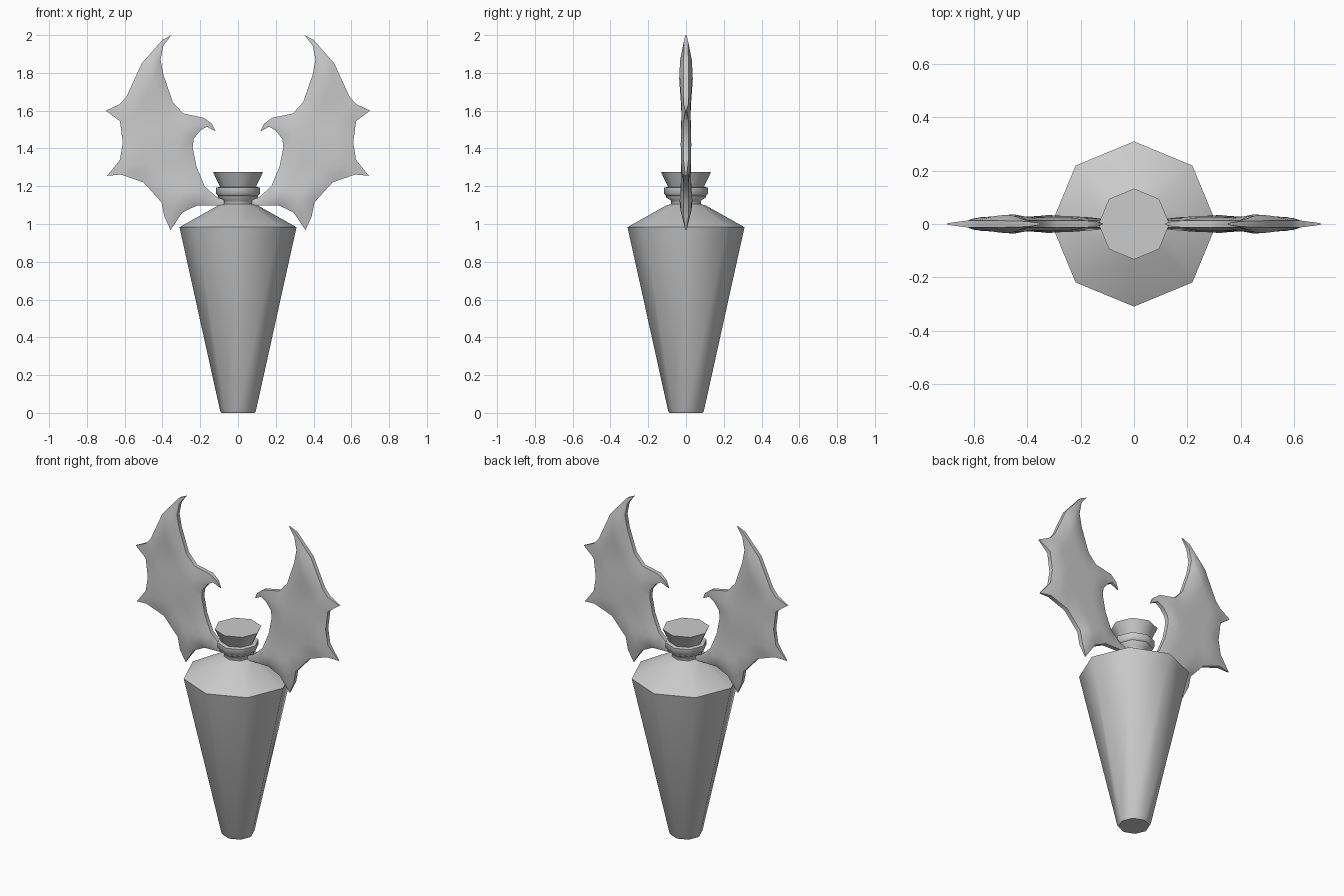
import bpy, bmesh, math
from mathutils import Vector
from mathutils.geometry import delaunay_2d_cdt, intersect_point_line

if "Cube" in bpy.data.objects:
    bpy.data.objects.remove(bpy.data.objects["Cube"])


def finish(bm, name, angle):
    bmesh.ops.recalc_face_normals(bm, faces=bm.faces)
    me = bpy.data.meshes.new(name)
    bm.to_mesh(me)
    bm.free()
    ob = bpy.data.objects.new(name, me)
    bpy.context.collection.objects.link(ob)
    bpy.ops.object.select_all(action='DESELECT')
    ob.select_set(True)
    bpy.context.view_layer.objects.active = ob
    bpy.ops.object.shade_smooth_by_angle(angle=math.radians(angle))
    return ob


def lathe(name, profile, sides=8):
    """Closed octagonal turned part from (radius, z) pairs."""
    bm = bmesh.new()
    rings = []
    for r, z in profile:
        rings.append([bm.verts.new((r * math.cos(2 * math.pi * i / sides),
                                    r * math.sin(2 * math.pi * i / sides), z))
                      for i in range(sides)])
    for a, b in zip(rings, rings[1:]):
        for i in range(sides):
            j = (i + 1) % sides
            bm.faces.new((a[i], a[j], b[j], b[i]))
    bm.faces.new(rings[0][::-1])
    bm.faces.new(rings[-1])
    return finish(bm, name, 60)


# Bottle, neck ring and stopper
lathe("bottle_body", [(0.088, 0), (0.095, 0.012), (0.298, 0.93), (0.31, 0.983),
                      (0.105, 1.098), (0.08, 1.105), (0.08, 1.125), (0.105, 1.14), (0.105, 1.155)])
lathe("neck_ring", [(0.10, 1.145), (0.117, 1.16), (0.117, 1.192), (0.10, 1.196)])
lathe("stopper", [(0.092, 1.19), (0.133, 1.276)])

# Wing outline (x, z), clockwise from the top tip; TIPS are the pinched claws
OUTLINE = [(0.352, 2.0), (0.40, 1.975), (0.51, 1.85), (0.59, 1.675), (0.625, 1.635),
           (0.70, 1.60), (0.625, 1.545), (0.61, 1.43), (0.625, 1.34), (0.693, 1.255),
           (0.62, 1.262), (0.50, 1.22), (0.405, 1.115), (0.39, 1.04), (0.357, 0.967),
           (0.295, 1.06), (0.22, 1.097), (0.06, 1.10), (0.06, 1.125), (0.11, 1.14),
           (0.177, 1.20), (0.22, 1.305), (0.24, 1.405), (0.235, 1.45), (0.20, 1.495),
           (0.165, 1.515), (0.118, 1.49), (0.138, 1.53), (0.18, 1.562), (0.29, 1.585),
           (0.345, 1.645), (0.395, 1.79), (0.41, 1.87), (0.395, 1.945)]
TIPS = [(0.352, 2.0), (0.70, 1.60), (0.693, 1.255), (0.357, 0.967), (0.118, 1.49)]
# Half thickness of the membrane by height
THICK = [(0.97, 0.02), (1.1, 0.035), (1.26, 0.025), (1.42, 0.028),
         (1.6, 0.024), (1.78, 0.037), (2.0, 0.037)]


def thickness(z):
    for (z0, t0), (z1, t1) in zip(THICK, THICK[1:]):
        if z <= z1:
            return t0 + (t1 - t0) * max(0, z - z0) / (z1 - z0)
    return THICK[-1][1]


def edge_distance(p):
    best = 9
    for a, b in zip(OUTLINE, OUTLINE[1:] + OUTLINE[:1]):
        a, b = Vector(a), Vector(b)
        q, t = intersect_point_line(p, a, b)
        q = a.lerp(b, min(1, max(0, t)))
        best = min(best, (p - Vector((q[0], q[1]))).length)
    return best


def half_depth(p):
    edge = 0.003 + 0.010 * min(1, min((p - Vector(t)).length for t in TIPS) / 0.08)
    k = min(1, edge_distance(p) / 0.06)
    return edge + (thickness(p.y) - edge) * math.sqrt(k) if k > 0.01 else edge


# Wings: outline filled with a puffed membrane on both sides
pts = [Vector(p) for p in OUTLINE[::-1]]
n = len(pts)
for i in range(13):
    for j in range(21):
        p = Vector((0.05 + 0.05 * i + 0.025 * (j % 2), 0.97 + 0.05 * j))
        if edge_distance(p) > 0.022:
            pts.append(p)
v2, _, tris, *_ = delaunay_2d_cdt(pts, [], [list(range(n))], 1, 1e-5)

bm = bmesh.new()
used = sorted({i for t in tris for i in t})
depth = {i: half_depth(v2[i]) for i in used}
front = {i: bm.verts.new((v2[i].x, -depth[i], v2[i].y)) for i in used}
back = {i: bm.verts.new((v2[i].x, depth[i], v2[i].y)) for i in used}
for t in tris:
    bm.faces.new([front[i] for i in t])
    bm.faces.new([back[i] for i in reversed(t)])
directed = {(t[k], t[(k + 1) % len(t)]) for t in tris for k in range(len(t))}
for a, b in directed:
    if (b, a) not in directed:
        bm.faces.new((front[b], front[a], back[a], back[b]))
wings = finish(bm, "wings", 50)
wings.modifiers.new("mirror", 'MIRROR').use_axis = (True, False, False)
